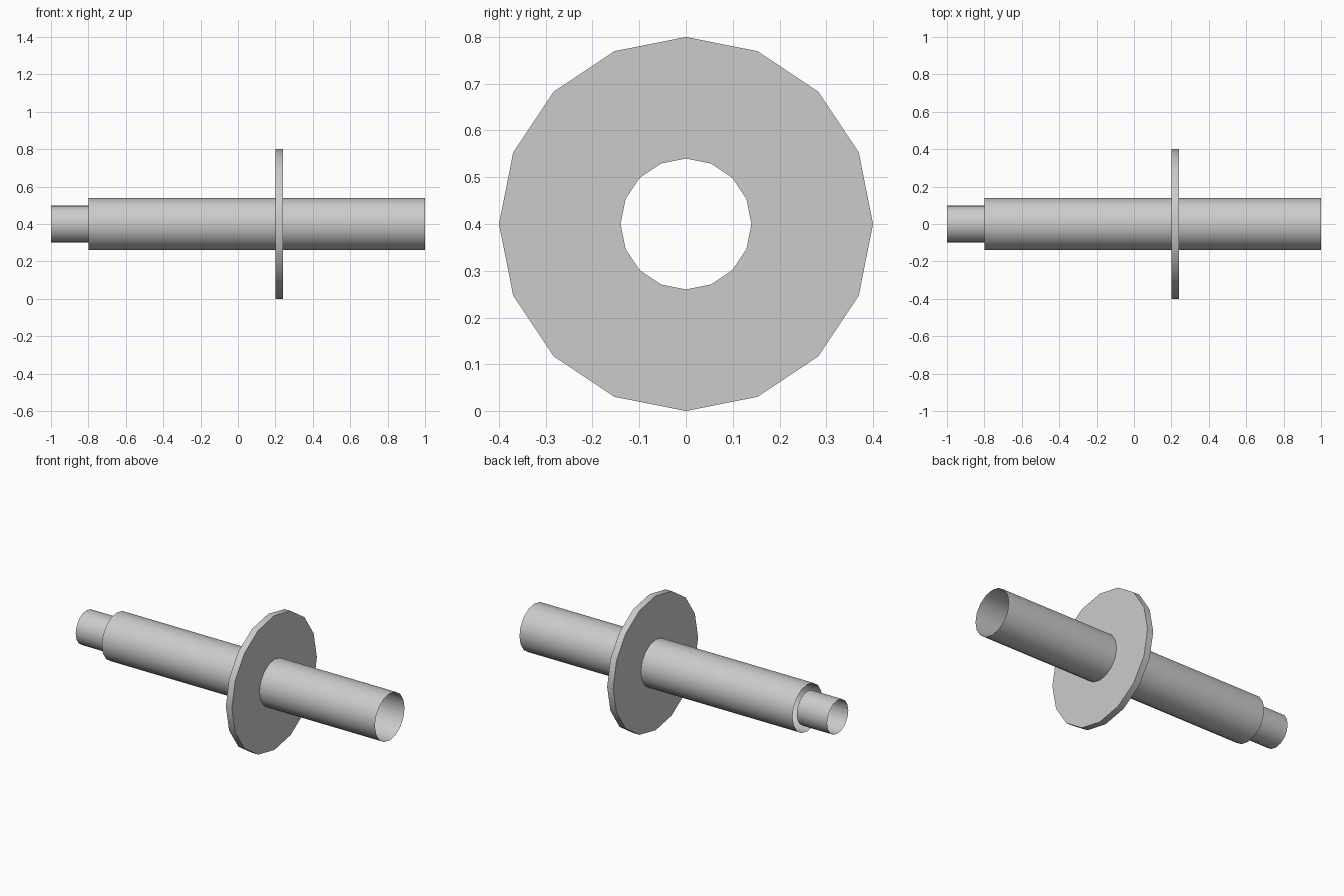
import bpy
import bmesh
from math import cos, sin, pi, radians

SIDES = 16
AXIS_Z = 0.4

cube = bpy.data.objects.get("Cube")
if cube:
    bpy.data.objects.remove(cube, do_unlink=True)

# Single plain grey
grey = bpy.data.materials.new("light_grey")
grey.use_nodes = True
colour = (0.6, 0.6, 0.6, 1.0)
grey.diffuse_color = colour
grey.node_tree.nodes["Principled BSDF"].inputs["Base Color"].default_value = colour


def lathe_x(name, profile, closed=False):
    """Sweep (x, radius) points around the long axis."""
    bm = bmesh.new()
    rings = []
    for x, r in profile:
        rings.append([bm.verts.new((x, r * cos(2 * pi * i / SIDES),
                                    AXIS_Z + r * sin(2 * pi * i / SIDES)))
                      for i in range(SIDES)])
    pairs = list(zip(rings, rings[1:]))
    if closed:
        pairs.append((rings[-1], rings[0]))
    for a, b in pairs:
        for i in range(SIDES):
            j = (i + 1) % SIDES
            bm.faces.new((a[i], b[i], b[j], a[j]))
    mesh = bpy.data.meshes.new(name)
    bm.to_mesh(mesh)
    bm.free()
    mesh.materials.append(grey)
    obj = bpy.data.objects.new(name, mesh)
    bpy.context.collection.objects.link(obj)
    bpy.ops.object.select_all(action='DESELECT')
    obj.select_set(True)
    bpy.context.view_layer.objects.active = obj
    bpy.ops.object.shade_smooth_by_angle(angle=radians(30))
    return obj


# Open thin-walled tubes
lathe_x("main_tube", [(-0.8, 0.14), (1.0, 0.14)])
lathe_x("narrow_end_tube", [(-1.0, 0.1), (-0.8, 0.1)])

# Flat ring around the main tube
lathe_x("flange_disc", [(0.2, 0.14), (0.24, 0.14), (0.24, 0.4), (0.2, 0.4)], closed=True)

# Face every surface outward from the axis
for name in ("main_tube", "narrow_end_tube", "flange_disc"):
    mesh = bpy.data.objects[name].data
    bm = bmesh.new()
    bm.from_mesh(mesh)
    if name == "flange_disc":
        bmesh.ops.recalc_face_normals(bm, faces=bm.faces)
    else:
        bm.normal_update()
        for f in bm.faces:
            c = f.calc_center_median()
            if f.normal.y * c.y + f.normal.z * (c.z - AXIS_Z) < 0:
                f.normal_flip()
    bm.to_mesh(mesh)
    bm.free()
